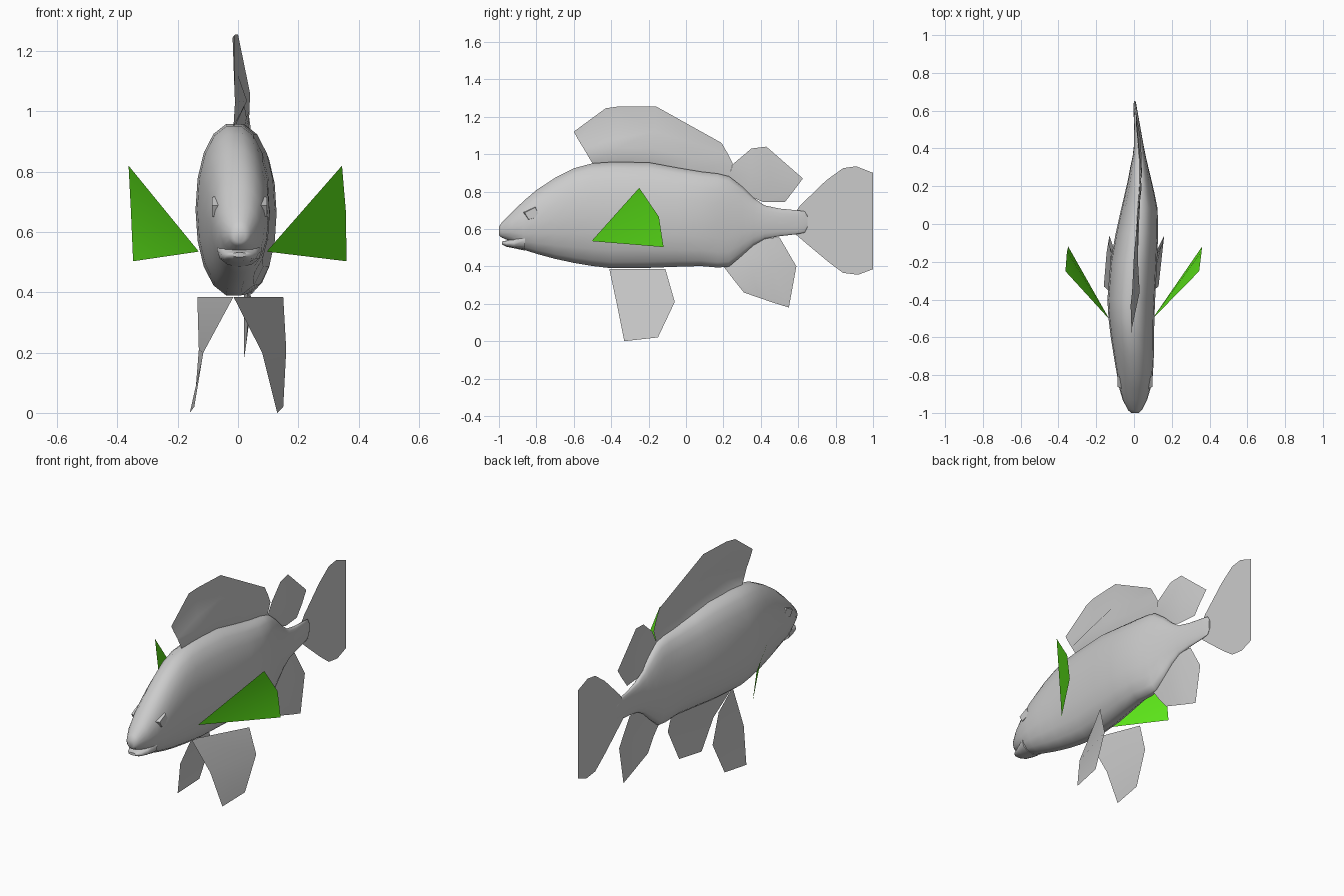
import bpy
from math import sin, cos, pi, radians, copysign


def make(name, verts, faces, smooth=60, mat=None):
    mesh = bpy.data.meshes.new(name)
    mesh.from_pydata(verts, [], faces)
    mesh.update()
    ob = bpy.data.objects.new(name, mesh)
    bpy.context.collection.objects.link(ob)
    if mat:
        mesh.materials.append(mat)
    bpy.ops.object.select_all(action='DESELECT')
    ob.select_set(True)
    bpy.context.view_layer.objects.active = ob
    bpy.ops.object.shade_smooth_by_angle(angle=radians(smooth))
    return ob


def loft(name, stations, n=18):
    """Rounded rings through stations of (y, z_low, z_high, x_left, x_right)."""
    verts, faces = [], []
    for y, z0, z1, x0, x1 in stations:
        for i in range(n):
            a = 2 * pi * i / n
            c, s = cos(a), sin(a)
            c = copysign(abs(c) ** 0.92, c)
            s = copysign(abs(s) ** 0.95, s)
            verts.append(((x0 + x1) / 2 + c * (x1 - x0) / 2, y,
                          (z0 + z1) / 2 + s * (z1 - z0) / 2))
    for r in range(len(stations) - 1):
        for i in range(n):
            j = (i + 1) % n
            faces.append((r * n + i, r * n + j, r * n + n + j, r * n + n + i))
    last = (len(stations) - 1) * n
    faces += [tuple(range(n))[::-1], tuple(range(last, last + n))]
    return make(name, verts, faces)


def sheet(name, rows):
    """Thin fin from rows of equally many (x, y, z) points."""
    m = len(rows[0])
    faces = [(r * m + i, r * m + i + 1, r * m + m + i + 1, r * m + m + i)
             for r in range(len(rows) - 1) for i in range(m - 1)]
    return make(name, [p for row in rows for p in row], faces, 40)


# Body: upper jaw at the front, gently bent towards the tail
loft("body", [
    (-1.00, .565, .612, -.015, .025), (-.985, .553, .635, -.032, .042),
    (-.93, .53, .69, -.06, .07), (-.87, .488, .75, -.078, .088),
    (-.80, .465, .81, -.09, .10), (-.70, .437, .877, -.107, .105),
    (-.60, .415, .928, -.123, .106), (-.50, .398, .955, -.135, .108),
    (-.40, .386, .962, -.141, .112), (-.20, .388, .96, -.125, .122),
    (-.05, .394, .932, -.097, .128), (.08, .398, .91, -.068, .125),
    (.17, .39, .90, -.047, .107), (.23, .395, .885, -.033, .093),
    (.30, .455, .83, -.02, .076), (.36, .51, .77, -.007, .062),
    (.42, .545, .727, .0, .05), (.50, .56, .71, .0, .036),
    (.60, .572, .70, -.002, .018), (.635, .58, .695, -.002, .012),
    (.65, .61, .67, .0, .008)])

# Lower jaw, leaving a small open mouth
loft("lower_jaw", [
    (-.985, .517, .532, -.02, .03), (-.96, .505, .538, -.04, .05),
    (-.92, .497, .55, -.055, .065), (-.86, .484, .60, -.07, .08)], 12)

# Eyes: low four-sided bumps
for side, x in (("right", .085), ("left", -.075)):
    s = 1 if x > 0 else -1
    ring = [(-.88, .69), (-.85, .64), (-.76, .66), (-.80, .73)]
    verts = [(x - s * .035, y, z) for y, z in ring]
    verts += [(x + s * .012, -.822 + (y + .822) * .7, .68 + (z - .68) * .7)
              for y, z in ring]
    faces = [(i, (i + 1) % 4, 4 + (i + 1) % 4, 4 + i) for i in range(4)]
    make("eye_" + side, verts, faces + [(4, 5, 6, 7)], 40)

# Front dorsal fin, with a fold along its lower front
sheet("front_dorsal_fin", [
    [(-.015, -.50, .95), (-.01, -.35, .95), (0, -.18, .95), (.015, .02, .91), (.03, .23, .88)],
    [(-.01, -.547, 1.03), (.03, -.36, 1.035), (.02, -.18, 1.03), (.028, .03, .98), (.035, .25, .95)],
    [(-.012, -.575, 1.075), (-.01, -.36, 1.085), (.0, -.17, 1.12), (.02, .04, 1.06), (.038, .225, 1.0)],
    [(-.012, -.60, 1.12), (-.018, -.43, 1.245), (-.01, -.36, 1.255), (0, -.16, 1.255), (.04, .19, 1.06)]])

# Rear dorsal fin
sheet("rear_dorsal_fin", [
    [(.03, .23, .88), (.028, .33, .78), (.022, .41, .745), (.01, .53, .745)],
    [(.042, .25, .945), (.04, .35, .90), (.035, .45, .86), (.01, .58, .81)],
    [(.04, .255, .95), (.03, .35, 1.03), (.022, .43, 1.04), (.005, .625, .87)]])

# Anal fin
sheet("anal_fin", [
    [(.03, .20, .40), (.028, .31, .48), (.025, .42, .55), (.015, .50, .555)],
    [(.035, .25, .335), (.045, .36, .37), (.04, .46, .40), (.02, .59, .40)],
    [(.03, .31, .26), (.028, .39, .232), (.024, .47, .205), (.02, .55, .18)]])

# Tail fin: one flat sheet
tail = [(.55, .64), (.61, .725), (.75, .86), (.84, .925), (.91, .935), (1, .90),
        (1, .385), (.92, .355), (.84, .365), (.76, .425), (.64, .525), (.57, .585)]
make("tail_fin", [(0, y, z) for y, z in tail], [tuple(range(len(tail)))])

green = bpy.data.materials.new("green")
green.diffuse_color = (.11, .8, .01, 1)

# Paired fins: points are (x_right, x_left, y, z)
pelvic = [(-.015, -.015, -.41, .385), (.08, -.115, -.37, .2), (.13, -.16, -.33, 0),
          (.15, -.145, -.15, .02), (.16, -.13, -.06, .21), (.15, -.135, -.11, .385)]
pectoral = [(.095, -.13, -.505, .535), (.345, -.363, -.25, .82),
            (.358, -.355, -.145, .665), (.36, -.348, -.12, .503)]
for k, side in enumerate(("right", "left")):
    make("pelvic_fin_" + side, [(p[k], p[2], p[3]) for p in pelvic],
         [(0, 1, 4, 5), (1, 2, 3, 4)], 60)
    make("pectoral_fin_" + side, [(p[k], p[2], p[3]) for p in pectoral],
         [(0, 1, 2), (0, 2, 3)], 60, green)
